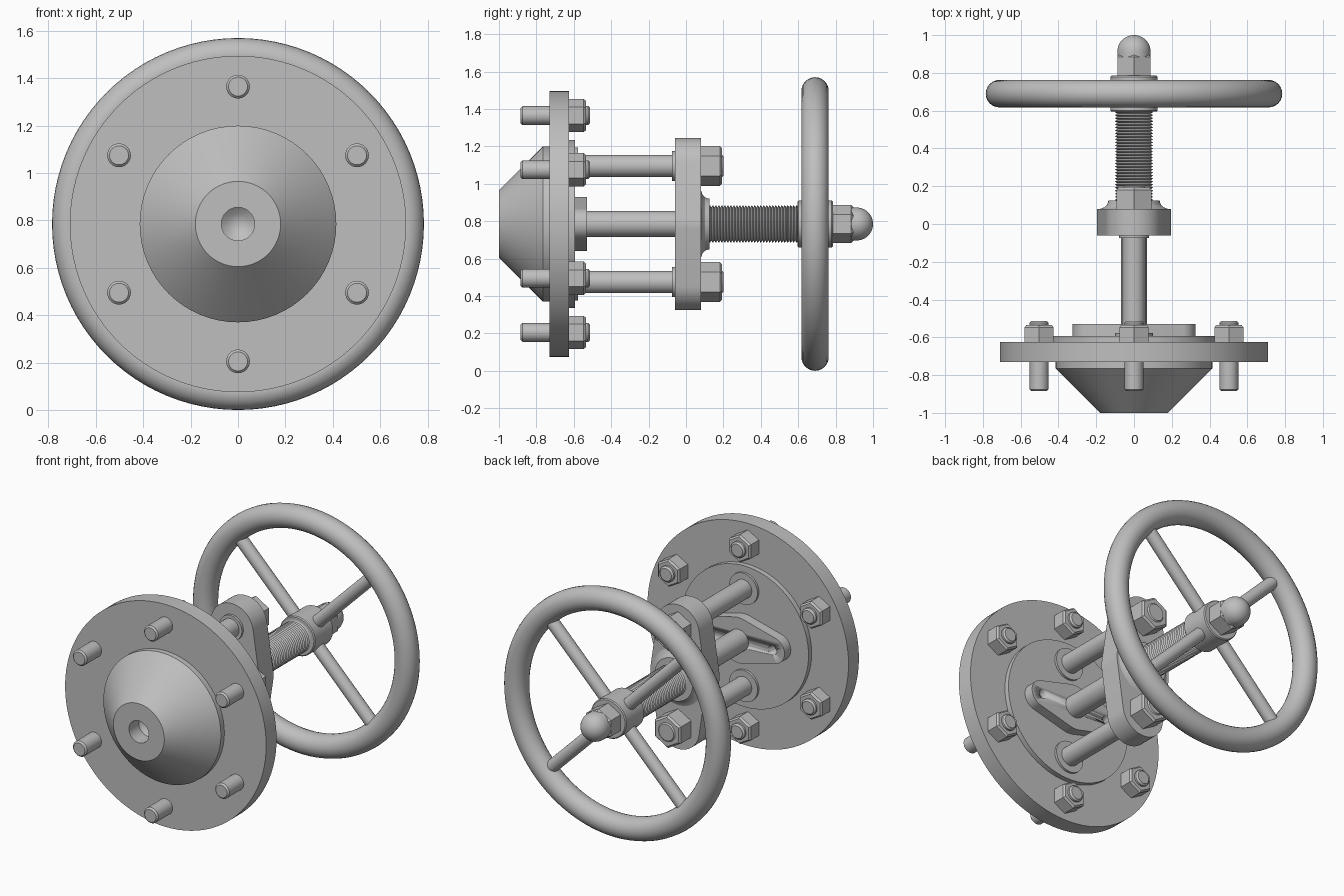
import bpy, bmesh
from math import cos, sin, pi, acos, radians
from mathutils import Matrix, Vector

cube = bpy.data.objects.get("Cube")
if cube:
    bpy.data.objects.remove(cube)

AXIS_Z = 0.785
GREY = (0.52, 0.52, 0.52, 1)
steel = bpy.data.materials.new("grey steel")
steel.use_nodes = True
steel.diffuse_color = GREY
steel.node_tree.nodes["Principled BSDF"].inputs["Base Color"].default_value = GREY


def finish(name, bm, x=0, z=0, angle=30):
    """Clean the mesh, shade it and place it relative to the main axis."""
    bmesh.ops.remove_doubles(bm, verts=bm.verts, dist=1e-5)
    bmesh.ops.recalc_face_normals(bm, faces=bm.faces)
    mesh = bpy.data.meshes.new(name)
    for f in bm.faces:
        f.smooth = True
    bm.to_mesh(mesh)
    bm.free()
    mesh.set_sharp_from_angle(angle=radians(angle))
    mesh.materials.append(steel)
    ob = bpy.data.objects.new(name, mesh)
    ob.location = (x, 0, AXIS_Z + z)
    bpy.context.collection.objects.link(ob)
    return ob


def lathe(name, profile, x=0, z=0, sides=64, closed=False, angle=30):
    """Spin (radius, y) points about the y axis."""
    bm = bmesh.new()
    rings = []
    for r, y in profile:
        if r == 0:
            rings.append([bm.verts.new((0, y, 0))] * sides)
        else:
            rings.append([bm.verts.new((r * cos(t), y, r * sin(t)))
                          for t in (pi / 2 + 2 * pi * i / sides for i in range(sides))])
    pairs = list(zip(rings, rings[1:] + rings[:1] if closed else rings[1:]))
    for a, b in pairs:
        for i in range(sides):
            j = (i + 1) % sides
            corners = list(dict.fromkeys((a[i], a[j], b[j], b[i])))
            if len(corners) > 2:
                bm.faces.new(corners)
    return finish(name, bm, x, z, angle)


def rod(name, r, y0, y1, x=0, z=0, chamfer=0.0, sides=48):
    c = chamfer
    pts = [(0, y0), (r - c, y0), (r, y0 + c), (r, y1 - c), (r - c, y1), (0, y1)]
    return lathe(name, pts, x, z, sides)


def nut(name, r, y0, y1, x=0, z=0):
    """Hexagon with its outer corners turned down by a cone."""
    bm = bmesh.new()
    corners = [Vector((r * sin(k * pi / 3), 0, r * cos(k * pi / 3))) for k in range(6)]
    c = 0.012
    loops = []
    for y, s in ((y0, 1), (y1 - c, 1), (y1, 0.88)):
        loops.append([bm.verts.new((p.x * s, y, p.z * s)) for p in corners])
    bm.faces.new(loops[0])
    bm.faces.new(loops[-1])
    for a, b in zip(loops, loops[1:]):
        for i in range(6):
            j = (i + 1) % 6
            bm.faces.new((a[i], a[j], b[j], b[i]))
    return finish(name, bm, x, z, 15)


def lobed_plate(name, centre_r, end_r, reach, y0, y1, vertical):
    """Plate outlined by a middle circle and two smaller end circles."""
    a = acos((centre_r - end_r) / reach)
    n = 20
    pts = []
    for k in range(2):
        turn = k * pi
        cx = reach * cos(turn)
        for i in range(n + 1):
            t = turn - a + 2 * a * i / n
            pts.append((cx + end_r * cos(t), end_r * sin(t)))
        for i in range(n + 1):
            t = turn + a + (pi - 2 * a) * i / n
            pts.append((centre_r * cos(t), centre_r * sin(t)))
    if vertical:
        pts = [(-v, u) for u, v in pts]
    bm = bmesh.new()
    face = bm.faces.new([bm.verts.new((u, y0, v)) for u, v in pts])
    ext = bmesh.ops.extrude_face_region(bm, geom=[face], use_keep_orig=True)
    new = [g for g in ext["geom"] if isinstance(g, bmesh.types.BMVert)]
    bmesh.ops.translate(bm, verts=new, vec=(0, y1 - y0, 0))
    return finish(name, bm)


# Conical plug with a blind centre hole
lathe("cone_plug", [(0, -0.86), (0.045, -0.88), (0.07, -0.9), (0.07, -1), (0.18, -1),
                    (0.415, -0.765), (0.415, -0.7), (0, -0.7)])

# Round flange and the raised cover behind it
rod("main_flange", 0.71, -0.73, -0.625, sides=96)
rod("cover_disc", 0.45, -0.66, -0.593, sides=80)

# Flange studs and nuts
for k in range(6):
    t = pi / 2 + k * pi / 3
    x, z = 0.58 * cos(t), 0.58 * sin(t)
    rod(f"flange_stud_{k}", 0.05, -0.885, -0.513, x, z, 0.01, 32)
    nut(f"flange_nut_{k}", 0.089, -0.63, -0.535, x, z)

# Gland plate with two bolt holes
gland = lobed_plate("gland_plate", 0.145, 0.085, 0.24, -0.6, -0.53, False)
for side, x in (("left", 0.24), ("right", -0.24)):
    cutter = rod(f"gland_hole_cutter_{side}", 0.03, -0.592, -0.5, x, 0, 0, 24)
    cutter.hide_render = True
    cutter.hide_set(True)
    cut = gland.modifiers.new(f"hole_{side}", "BOOLEAN")
    cut.operation = "DIFFERENCE"
    cut.solver = "EXACT"
    cut.object = cutter

# Smooth stem between gland and yoke
rod("stem", 0.07, -0.56, 0.0)

# Yoke with a flared boss
lobed_plate("yoke", 0.195, 0.15, 0.31, -0.06, 0.08, True)
lathe("yoke_boss", [(0, 0.05), (0.18, 0.05), (0.18, 0.08), (0.158, 0.088), (0.142, 0.102),
                    (0.135, 0.125), (0, 0.125)])

# Two columns with collars and nuts
for place, z in (("upper", 0.31), ("lower", -0.31)):
    rod(f"{place}_column", 0.06, -0.62, 0.2, 0, z, 0.008)
    rod(f"{place}_column_seat", 0.1, -0.6, -0.578, 0, z)
    rod(f"{place}_column_collar", 0.08, -0.075, -0.05, 0, z)
    nut(f"{place}_column_nut", 0.106, 0.075, 0.193, 0, z)

# Threaded spindle
pitch, turns, start = 0.016, 30, 0.12
thread = [(0, start)]
for i in range(turns):
    thread += [(0.088, start + i * pitch), (0.101, start + (i + 0.5) * pitch)]
thread += [(0.088, start + turns * pitch), (0, start + turns * pitch)]
lathe("threaded_spindle", thread, sides=48)

# Handwheel: rim, hub and four diagonal spokes
WHEEL_Y, TUBE = 0.69, 0.073
rim = [(0.712 + TUBE * cos(2 * pi * i / 24), WHEEL_Y + TUBE * sin(2 * pi * i / 24))
       for i in range(24)]
lathe("wheel_rim", rim, sides=96, closed=True)
rod("wheel_hub", 0.125, 0.595, 0.785, chamfer=0.006)
for k in range(4):
    spoke = rod(f"wheel_spoke_{k}", 0.04, 0.05, 0.68, sides=24)
    spoke.matrix_world = (Matrix.Translation((0, WHEEL_Y, AXIS_Z))
                          @ Matrix.Rotation(pi / 4 + k * pi / 2, 4, "Y")
                          @ Matrix.Rotation(pi / 2, 4, "X"))

# Domed cap nut
nut("cap_nut", 0.102, 0.78, 0.895)
dome = [(0.088 * cos(i * pi / 24), 0.912 + 0.088 * sin(i * pi / 24)) for i in range(12)]
lathe("cap_dome", [(0, 0.86), (0.088, 0.86)] + dome + [(0, 1.0)])
